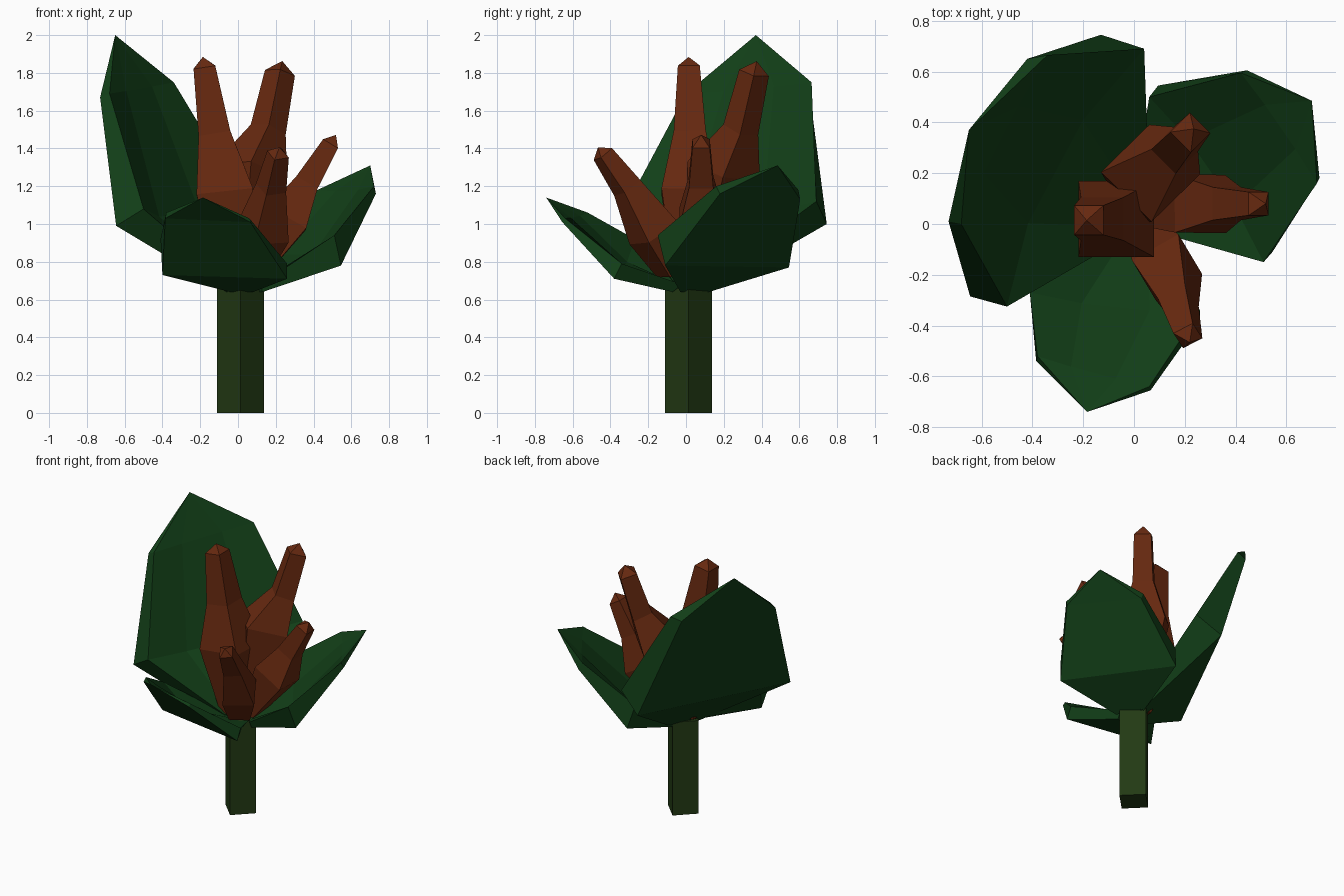
import bpy, bmesh, math
from mathutils import Vector as V, Matrix

if "Cube" in bpy.data.objects:
    bpy.data.objects.remove(bpy.data.objects["Cube"])


def material(name, rgb):
    m = bpy.data.materials.new(name)
    m.diffuse_color = (*rgb, 1)
    m.use_nodes = True
    m.node_tree.nodes["Principled BSDF"].inputs["Base Color"].default_value = m.diffuse_color
    return m


def finish(bm, name, mat):
    bmesh.ops.recalc_face_normals(bm, faces=bm.faces)
    me = bpy.data.meshes.new(name)
    bm.to_mesh(me)
    bm.free()
    ob = bpy.data.objects.new(name, me)
    bpy.context.collection.objects.link(ob)
    me.materials.append(mat)


def leaf(name, tip, rows, depth, mat):
    """Cupped leaf; rows run base to tip as (inner left, inner right, outer left, outer right)."""
    bm = bmesh.new()
    grid = []
    for (il, ir, ol, orr), d in zip(rows, depth):
        il, ir, ol, orr = V(il), V(ir), V(ol), V(orr)
        # inner floor sinks towards the outer skin
        down = (ol + orr) / 2 - (il + ir) / 2
        fl, fr = il.lerp(ir, .3) + down * d, il.lerp(ir, .7) + down * d
        grid.append([bm.verts.new(p) for p in (il, fl, fr, ir, orr, ol)])
    for a, b in zip(grid, grid[1:]):
        for i in range(6):
            j = (i + 1) % 6
            bm.faces.new((a[i], a[j], b[j], b[i]))
    t = bm.verts.new(tip)
    for i in range(6):
        bm.faces.new((grid[-1][i], grid[-1][(i + 1) % 6], t))
    bm.faces.new(grid[0])
    finish(bm, name, mat)


def stalk(name, path, twist, cap, mat):
    """Square tapering stalk along (x, y, z, half width) points, with a pyramid cap."""
    bm = bmesh.new()
    pts = [V(p[:3]) for p in path]
    rings = []
    for i, p in enumerate(pts):
        t = (pts[min(i + 1, len(pts) - 1)] - pts[max(i - 1, 0)]).normalized()
        if i == 0:
            t = V((0, 0, 1))
        rot = V((0, 0, 1)).rotation_difference(t).to_matrix() @ Matrix.Rotation(math.radians(twist), 3, 'Z')
        h = path[i][3]
        rings.append([bm.verts.new(p + rot @ V((sx * h, sy * h, 0)))
                      for sx, sy in ((-1, -1), (1, -1), (1, 1), (-1, 1))])
    for a, b in zip(rings, rings[1:]):
        for i in range(4):
            bm.faces.new((a[i], a[(i + 1) % 4], b[(i + 1) % 4], b[i]))
    bm.faces.new(rings[0])
    t = bm.verts.new(pts[-1] + (pts[-1] - pts[-2]).normalized() * cap)
    for i in range(4):
        bm.faces.new((rings[-1][i], rings[-1][(i + 1) % 4], t))
    finish(bm, name, mat)


green = material("leaf_green", (.006, .05, .009))
olive = material("stem_green", (.016, .042, .007))
red = material("stalk_red", (.135, .022, .005))

# Stem: four-sided post standing on its corners
bm = bmesh.new()
bmesh.ops.create_cone(bm, cap_ends=True, segments=4, radius1=.124, radius2=.124, depth=.68,
                      matrix=Matrix.Translation((.013, .013, .34)))
finish(bm, "stem", olive)

# Leaves
leaf("back_left_leaf", (-.65, .37, 2.0), [
    ((-.06, -.07, .7), (.06, .12, .7), (-.06, -.05, .64), (.04, .12, .64)),
    ((-.5, -.325, 1.08), (.04, .69, 1.12), (-.645, -.285, .99), (-.13, .745, 1.0)),
    ((-.68, 0, 1.69), (-.34, .665, 1.75), (-.73, .01, 1.67), (-.42, .65, 1.73))],
    (.2, .5, .2), green)
leaf("back_right_leaf", (.7, .485, 1.31), [
    ((.0, .12, .68), (.12, -.04, .68), (.02, .12, .64), (.13, -.03, .64)),
    ((.06, .5, .93), (.51, -.15, .94), (.095, .545, .77), (.545, -.11, .78)),
    ((.42, .595, 1.18), (.72, .16, 1.2), (.445, .605, 1.13), (.73, .18, 1.16))],
    (.2, .6, .3), green)
leaf("front_leaf", (-.185, -.74, 1.14), [
    ((.1, -.02, .68), (-.08, -.02, .68), (.08, -.07, .64), (-.04, -.07, .64)),
    ((.26, -.34, .79), (-.41, -.27, .92), (.26, -.38, .71), (-.4, -.3, .73)),
    ((.06, -.64, 1.03), (-.38, -.52, 1.06), (.065, -.655, 1.01), (-.385, -.54, 1.03))],
    (.2, .6, .3), green)

# Stalks
stalk("left_stalk", [(-.04, 0, .7, .06), (-.07, .02, 1.17, .15), (-.125, .02, 1.48, .085),
                     (-.178, .015, 1.83, .058)], 0, .055, red)
stalk("back_stalk", [(.02, .07, .7, .05), (.065, .2, 1.28, .14), (.16, .29, 1.5, .068),
                     (.222, .36, 1.8, .057)], 45, .065, red)
stalk("right_stalk", [(.07, .05, .7, .055), (.26, .08, 1.03, .115), (.365, .08, 1.22, .065),
                      (.49, .08, 1.425, .046)], 0, .055, red)
stalk("front_stalk", [(.06, -.06, .72, .07), (.13, -.17, .95, .105), (.175, -.31, 1.19, .06),
                      (.212, -.44, 1.37, .043)], 30, .045, red)
